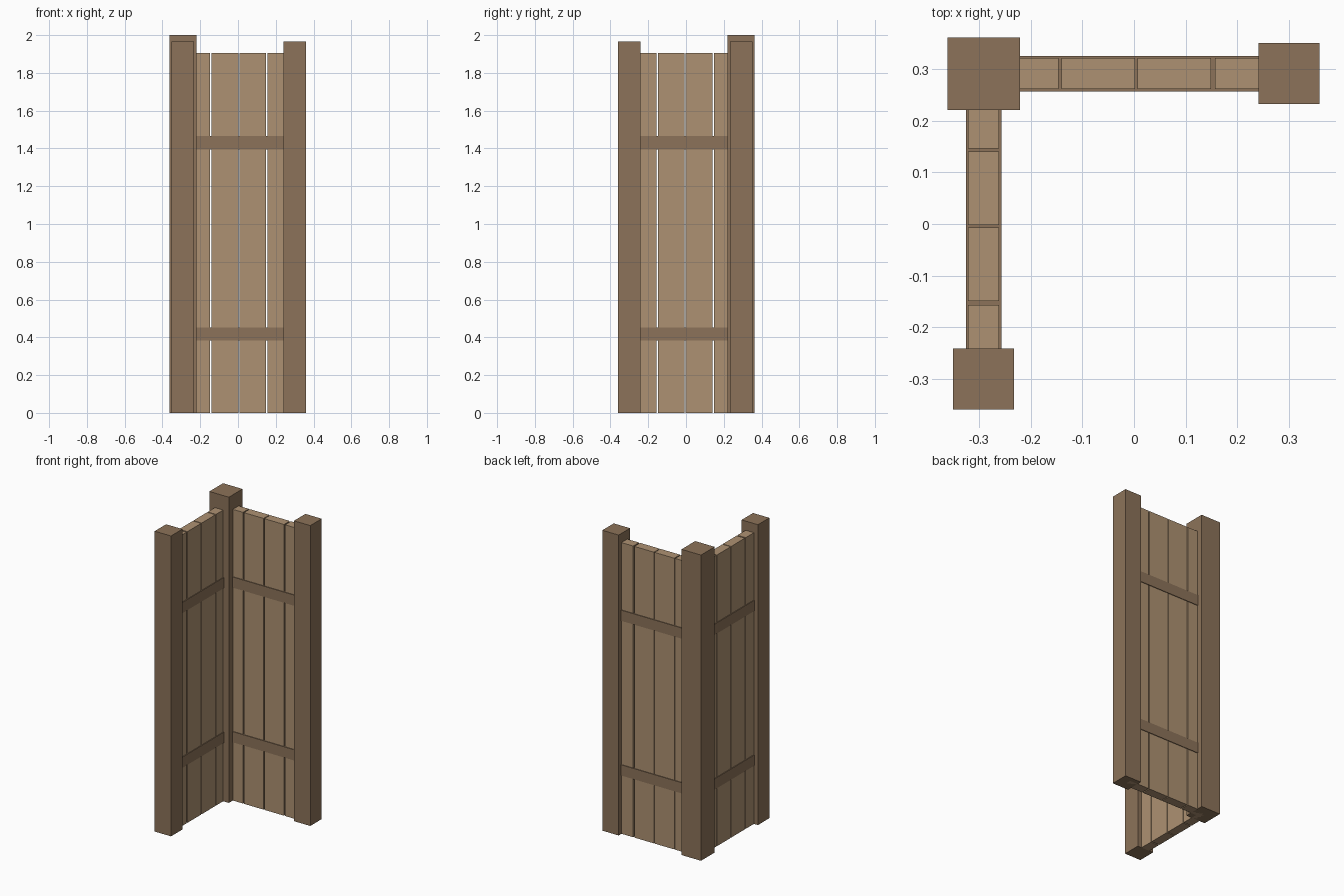
import bpy, bmesh

if "Cube" in bpy.data.objects:
    bpy.data.objects.remove(bpy.data.objects["Cube"])


def material(name, rgb):
    m = bpy.data.materials.new(name)
    m.diffuse_color = (*rgb, 1)
    m.use_nodes = True
    m.node_tree.nodes["Principled BSDF"].inputs["Base Color"].default_value = m.diffuse_color
    return m


dark = material("dark_wood", (0.263, 0.171, 0.100))
light = material("light_wood", (0.42, 0.285, 0.168))


def box(name, x, y, z, mat):
    """Box spanning the (min, max) pairs x, y, z."""
    bm = bmesh.new()
    bmesh.ops.create_cube(bm, size=1)
    for v in bm.verts:
        v.co = [lo + (c + 0.5) * (hi - lo) for c, (lo, hi) in zip(v.co, (x, y, z))]
    me = bpy.data.meshes.new(name)
    bm.to_mesh(me)
    bm.free()
    me.materials.append(mat)
    ob = bpy.data.objects.new(name, me)
    bpy.context.collection.objects.link(ob)


# Tall corner post
box("corner_post", (-0.362, -0.221), (0.221, 0.362), (0, 2.0), dark)

AXIS = 0.292   # distance of both wall centre lines from the origin


def wall(name, swap):
    """Wall running from the corner post; swap mirrors it across the diagonal."""
    def part(label, along, half, z, mat):
        if swap:
            box(f"{name}_{label}", (-AXIS - half, -AXIS + half), (-along[1], -along[0]), z, mat)
        else:
            box(f"{name}_{label}", along, (AXIS - half, AXIS + half), z, mat)

    # Shorter end post
    part("end_post", (0.242, 0.360), 0.059, (0, 1.965), dark)
    # Upright planks with narrow gaps, the outer ones let into the posts
    planks = [(-0.289, -0.147), (-0.1405, 0.0015), (0.007, 0.149), (0.157, 0.299)]
    for i, span in enumerate(planks, 1):
        part(f"plank_{i}", span, 0.030, (0, 1.905), light)
    # Cross rails, slightly thicker than the planks
    for label, z in (("lower_rail", 0.383), ("upper_rail", 1.395)):
        part(label, (-AXIS, 0.300), 0.0345, (z, z + 0.07), dark)


wall("back", False)
wall("left", True)
